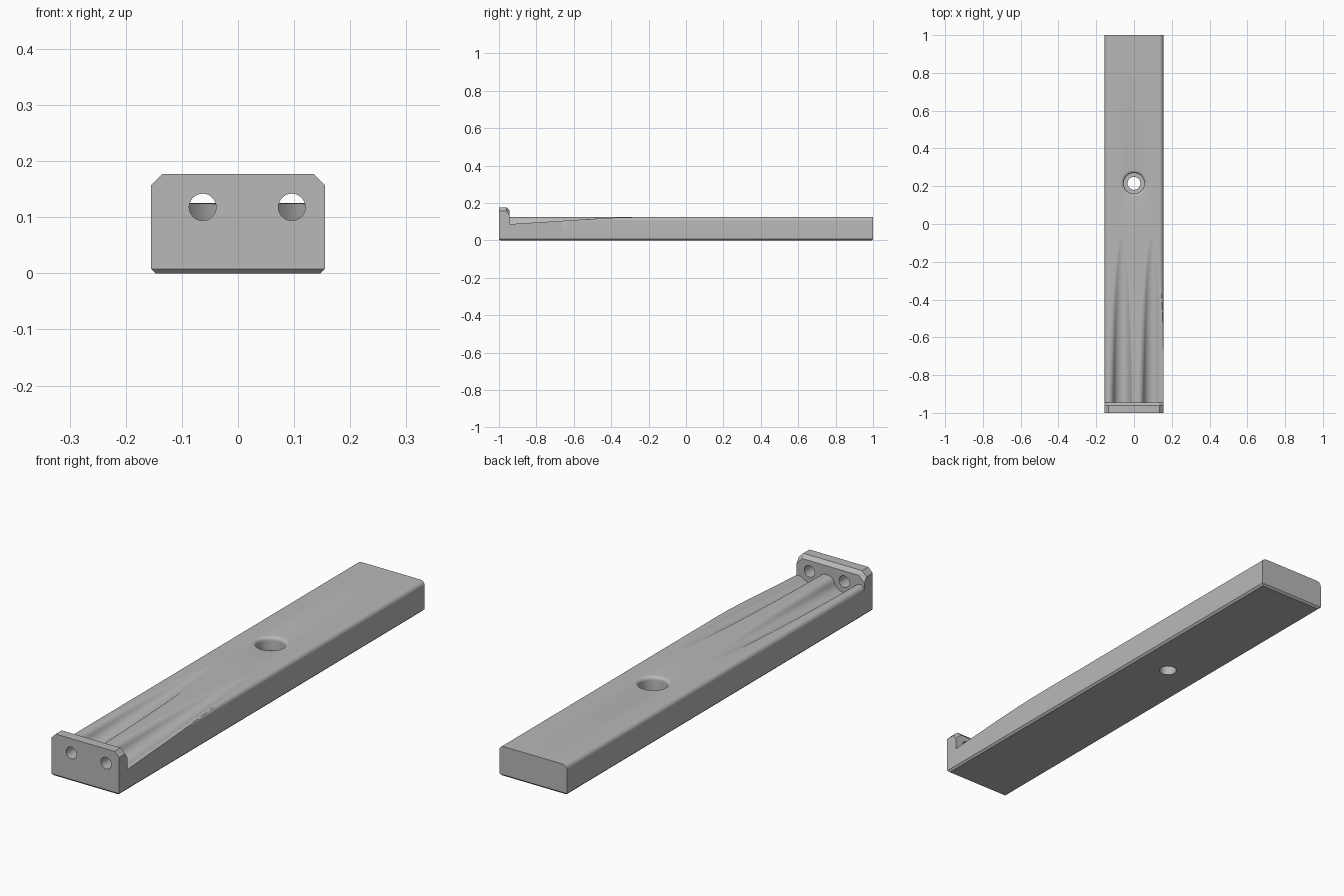
import bpy, bmesh, math

if "Cube" in bpy.data.objects:
    bpy.data.objects.remove(bpy.data.objects["Cube"], do_unlink=True)

HALF, TOP, CH, EDGE = 0.155, 0.125, 0.008, 0.02
PLATE_Y, PLATE_TOP = -0.945, 0.177
HOLES, HOLE_Z = (-0.063, 0.096), 0.118
GROOVE_R, LIP_R, TILT = 0.047, 0.03, 0.0624

grey = bpy.data.materials.new("light_grey")
grey.use_nodes = True
colour = (0.48, 0.48, 0.48, 1)
grey.diffuse_color = colour
grey.node_tree.nodes["Principled BSDF"].inputs["Base Color"].default_value = colour


def make_object(name, bm):
    bmesh.ops.recalc_face_normals(bm, faces=bm.faces)
    mesh = bpy.data.meshes.new(name)
    bm.to_mesh(mesh)
    bm.free()
    obj = bpy.data.objects.new(name, mesh)
    bpy.context.collection.objects.link(obj)
    mesh.materials.append(grey)
    return obj


def loft(name, loops, closed=False):
    """Skin a list of equal loops; cap the ends."""
    bm = bmesh.new()
    rows = [[bm.verts.new(p) for p in loop] for loop in loops]
    n = len(rows[0])
    for a, b in zip(rows, rows[1:]):
        for i in range(n):
            j = (i + 1) % n
            bm.faces.new((a[i], a[j], b[j], b[i]))
    bm.faces.new(rows[0])
    bm.faces.new(rows[-1])
    return make_object(name, bm)


def revolve(name, profile, place, segments=48):
    """Turn (radius, height) pairs; place() maps local to world."""
    angles = [2 * math.pi * i / segments for i in range(segments)]
    return loft(name, [[place(r * math.cos(a), r * math.sin(a), h) for a in angles]
                       for r, h in profile])


def cut(target, cutter):
    cutter.hide_render = True
    mod = target.modifiers.new("cut", "BOOLEAN")
    mod.operation, mod.solver, mod.object = "DIFFERENCE", "EXACT", cutter
    bpy.context.view_layer.objects.active = target
    bpy.ops.object.modifier_apply(modifier=mod.name)
    bpy.data.objects.remove(cutter, do_unlink=True)


def smooth(obj):
    bpy.ops.object.select_all(action="DESELECT")
    obj.select_set(True)
    bpy.context.view_layer.objects.active = obj
    bpy.ops.object.shade_smooth_by_angle(angle=math.radians(30))


# Groove: a rising round channel whose lips roll into the flat top
def groove_height(d, y):
    zc = HOLE_Z + TILT * (y - PLATE_Y)
    zf = TOP - LIP_R
    reach = GROOVE_R + LIP_R
    if zc - zf >= reach:
        return TOP
    df = math.sqrt(reach ** 2 - (zc - zf) ** 2)
    d = abs(d)
    if d >= df:
        return TOP
    if d > df * GROOVE_R / reach:
        return zf + math.sqrt(max(LIP_R ** 2 - (df - d) ** 2, 0))
    return zc - math.sqrt(GROOVE_R ** 2 - d * d)


def top_height(x, y):
    z = min(groove_height(x - c, y) for c in HOLES)
    # the rim outside the left groove slopes down towards the plate
    if x > HOLES[1]:
        cap = 0.087 + 0.064 * (y - PLATE_Y)
        k = 0.01
        h = max(k - abs(z - cap), 0) / k
        z = min(z, cap) - h * h * k / 4
    over = abs(x) - (HALF - EDGE)
    if over > 0:
        z = min(z, TOP - EDGE + math.sqrt(max(EDGE ** 2 - over ** 2, 0)))
    return z


# Bar
flat = HALF - EDGE
corner = [flat + EDGE * math.sin(math.pi / 2 * i / 8) for i in range(1, 9)]
xs = [-x for x in reversed(corner)]
xs += [-flat + 2 * flat * i / 108 for i in range(109)] + corner


def bar_section(y, bottom):
    base = [(HALF, y, CH), (HALF - CH, y, bottom), (CH - HALF, y, bottom), (-HALF, y, CH)]
    return base + [(x, y, top_height(x, y)) for x in xs]


ys = [PLATE_Y + 0.9 * i / 60 for i in range(61)] + [1 - CH]
bar = loft("bar", [bar_section(y, 0) for y in ys] + [bar_section(1, CH * 0.99)])

# Stepped screw hole with a rounded lip
lip = 0.015
profile = [(0.034, -0.05), (0.034, 0.05), (0.055, 0.05)]
for i in range(7):
    a = math.pi / 2 * i / 6
    profile.append((0.055 + lip * (1 - math.cos(a)), TOP - lip + lip * math.sin(a)))
profile.append((0.07, TOP + 0.05))
cut(bar, revolve("screw_cutter", profile, lambda u, v, h: (u, v + 0.215, h)))

# End plate with clipped top corners
clip = 0.02
outline = [(-HALF, 0), (HALF, 0), (HALF, PLATE_TOP - clip), (HALF - clip, PLATE_TOP),
           (clip - HALF, PLATE_TOP), (-HALF, PLATE_TOP - clip)]
plate = loft("end_plate", [[(x, y, z) for x, z in outline] for y in (-1, PLATE_Y)])
bm = bmesh.new()
bm.from_mesh(plate.data)


def bevel(test, width):
    edges = [e for e in bm.edges if all(test(v.co) for v in e.verts)]
    bmesh.ops.bevel(bm, geom=edges, offset=width, segments=1, affect="EDGES")


def is_bottom_front(e):
    return all(v.co.z < 1e-4 for v in e.verts) and any(v.co.y < -0.99 for v in e.verts)


bevel(lambda p: p.y > PLATE_Y - 1e-4 and p.z > PLATE_TOP - clip - 1e-4, 0.015)
bmesh.ops.bevel(bm, geom=[e for e in bm.edges if is_bottom_front(e)],
                offset=CH, segments=1, affect="EDGES")
bmesh.ops.recalc_face_normals(bm, faces=bm.faces)
bm.to_mesh(plate.data)
bm.free()

# Round holes through the plate, one per groove
for c in HOLES:
    cut(plate, revolve("hole_cutter", [(0.024, -1.1), (0.024, -0.9)],
                       lambda u, v, h: (u + c, h, v + HOLE_Z)))

for obj in (bar, plate):
    smooth(obj)
